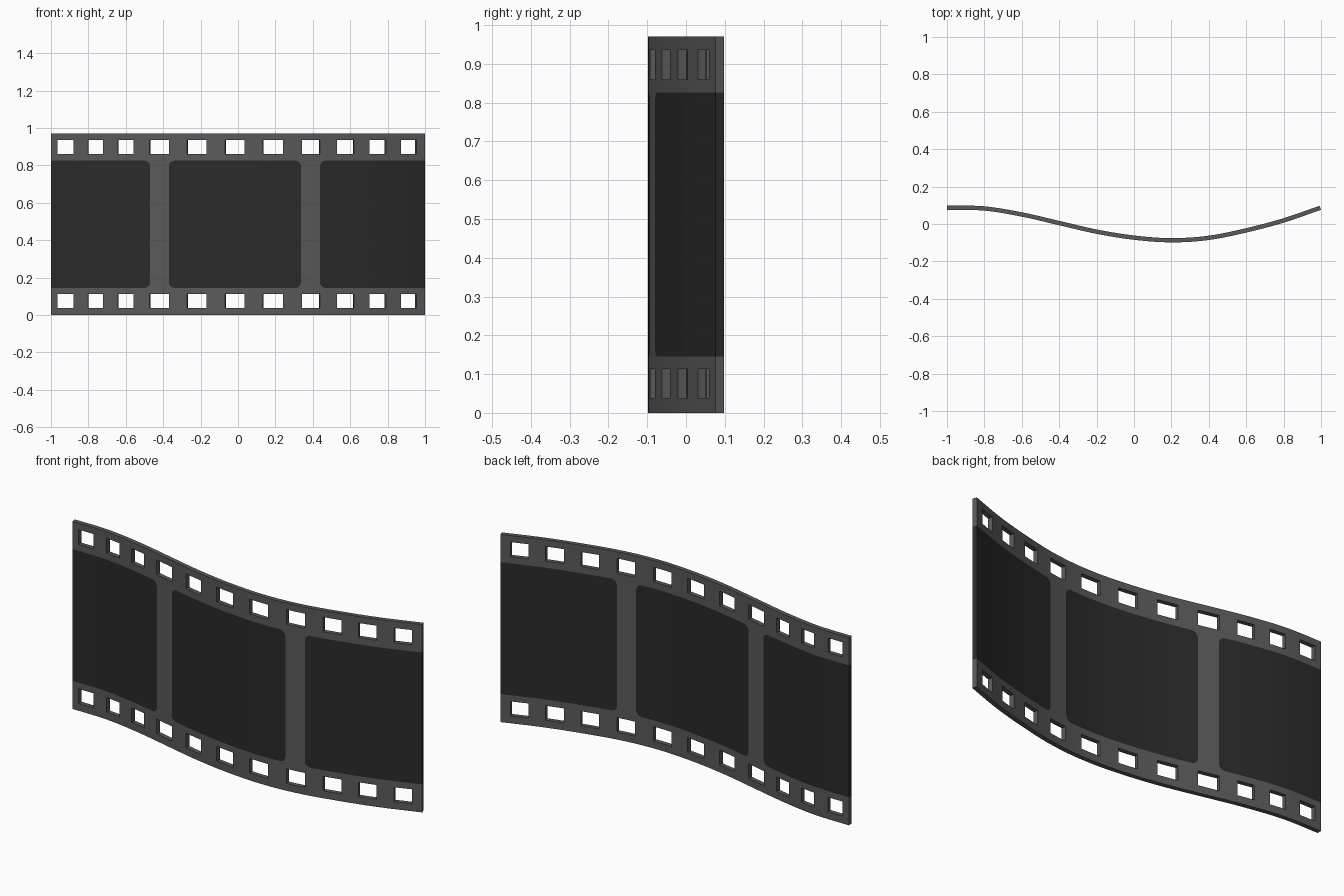
import bpy, bmesh, math

if "Cube" in bpy.data.objects:
    bpy.data.objects.remove(bpy.data.objects["Cube"])

THICK = 0.023
HEIGHT = 0.97
R = 0.03                                   # rounded frame corners
Z_LO, Z_HI = 0.145, 0.826                  # picture frame height
LEFT, RIGHT = -1.0, 0.996
# wave of the strip seen from above, sampled every 0.2 along x
WAVE = [0.087, 0.083, 0.051, 0.005, -0.041, -0.073, -0.087, -0.074, -0.034, 0.019, 0.088]
HOLES = [(-0.965, -0.88), (-0.80, -0.72), (-0.64, -0.557), (-0.47, -0.365),
         (-0.27, -0.167), (-0.067, 0.035), (0.135, 0.24), (0.34, 0.437),
         (0.527, 0.617), (0.70, 0.787), (0.868, 0.95)]
FRAMES = [(-1.5, -0.468), (-0.366, 0.335), (0.436, 1.5)]   # outer two run off the ends


def wave(x):
    """Smooth curve through the wave samples."""
    t = (x + 1) / 0.2
    i = min(max(int(t), 0), len(WAVE) - 2)
    u = t - i
    p1, p2 = WAVE[i], WAVE[i + 1]
    p0 = WAVE[i - 1] if i > 0 else 0.086
    p3 = WAVE[i + 2] if i + 2 < len(WAVE) else 2 * p2 - p1
    return p1 + 0.5 * u * (p2 - p0 + u * (2*p0 - 5*p1 + 4*p2 - p3 + u * (3*(p1 - p2) + p3 - p0)))


def frame_at(x):
    return next((f for f in FRAMES if f[0] - 1e-6 <= x <= f[1] + 1e-6), None)


def inset(x):
    """How far the rounded corner pulls the frame edge in at x."""
    f = frame_at(x)
    if f is None:
        return R
    d = min(max(min(x - f[0], f[1] - x), 0), R)
    return R - math.sqrt(max(R * R - (R - d) ** 2, 0))


def material(name, value):
    m = bpy.data.materials.new(name)
    m.diffuse_color = (value, value, value, 1)
    m.use_nodes = True
    m.node_tree.nodes["Principled BSDF"].inputs["Base Color"].default_value = m.diffuse_color
    return m


# column positions: hole edges, frame corners and even steps between
xs = {LEFT, RIGHT}
for a, b in HOLES:
    xs |= {a, b}
for a, b in FRAMES:
    for k in range(5):
        d = R * (1 - math.cos(k * math.pi / 8))
        xs |= {a + d, b - d}
xs = sorted(x for x in xs if LEFT <= x <= RIGHT)
cols = [xs[0]]
for x in xs[1:]:
    start = cols[-1]
    if x - start < 0.0015:
        # keep exact frame edges where two cuts nearly coincide
        if any(abs(x - e) < 1e-6 for f in FRAMES for e in f):
            cols[-1] = x
        continue
    n = math.ceil((x - start) / 0.055)
    cols += [start + (x - start) * k / n for k in range(1, n + 1)]

# film sheet: perforated rails, dividers and dark frames
bm = bmesh.new()
grid = []
for x in cols:
    c = inset(x)
    rows = [0, 0.038, 0.113, Z_LO + c, Z_HI - c, 0.86, 0.936, HEIGHT]
    grid.append([bm.verts.new((x, wave(x), z)) for z in rows])
for i in range(len(cols) - 1):
    mid = (cols[i] + cols[i + 1]) / 2
    in_hole = any(a < mid < b for a, b in HOLES)
    for j in range(7):
        if in_hole and j in (1, 5):
            continue
        f = bm.faces.new((grid[i][j], grid[i + 1][j], grid[i + 1][j + 1], grid[i][j + 1]))
        f.material_index = 1 if j == 3 and frame_at(mid) else 0
mesh = bpy.data.meshes.new("film_strip")
bm.to_mesh(mesh)
bm.free()
mesh.materials.append(material("film grey", 0.1))
mesh.materials.append(material("frame black", 0.023))
strip = bpy.data.objects.new("film_strip", mesh)
bpy.context.collection.objects.link(strip)

# film thickness
solid = strip.modifiers.new("thickness", 'SOLIDIFY')
solid.thickness = THICK
solid.offset = 0

# smooth bend, crisp edges
bpy.context.view_layer.objects.active = strip
strip.select_set(True)
bpy.ops.object.modifier_apply(modifier=solid.name)
bpy.ops.object.shade_smooth_by_angle(angle=math.radians(30))
